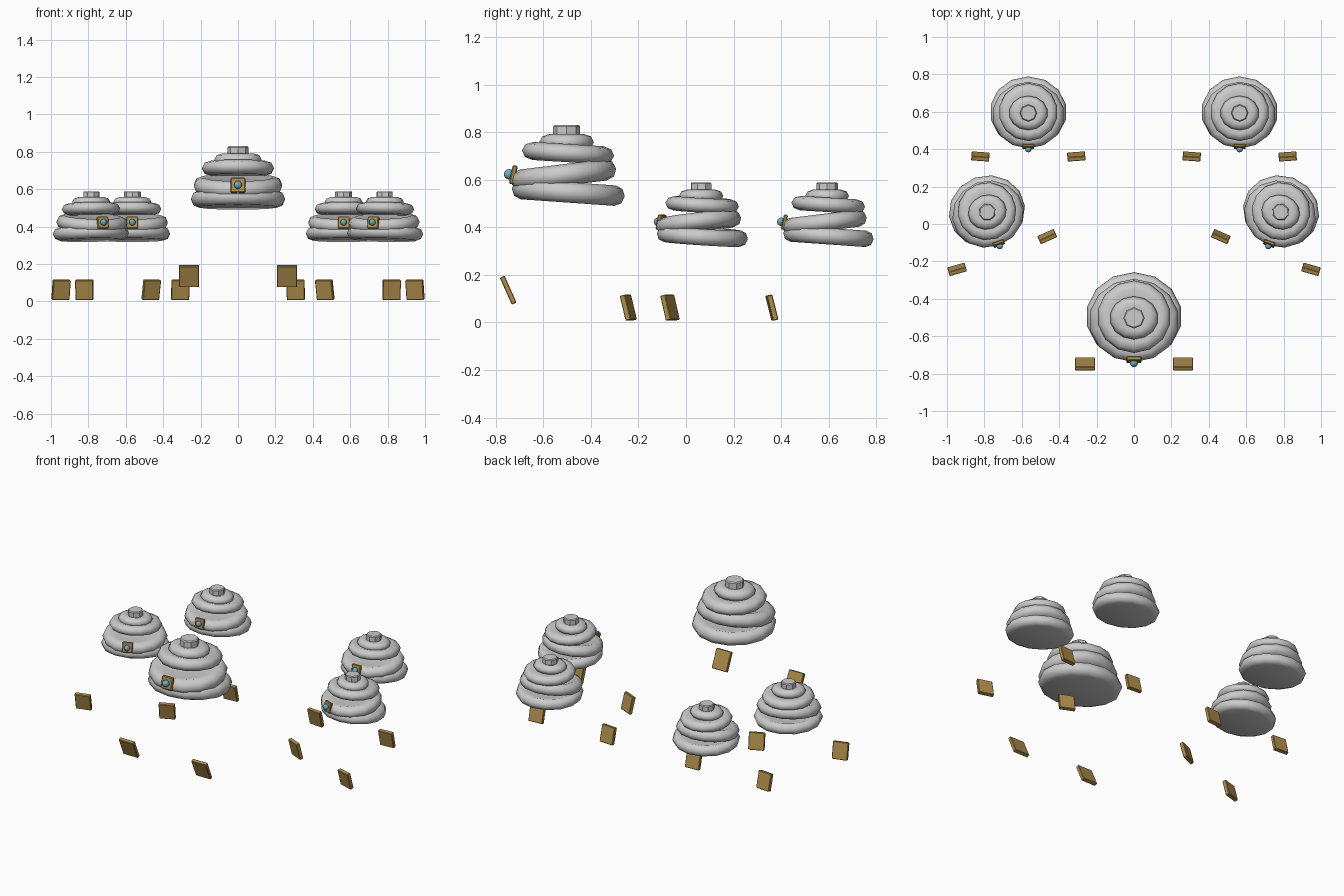
import bpy, bmesh
from math import sin, cos, pi, radians
from mathutils import Matrix, Vector

if "Cube" in bpy.data.objects:
    bpy.data.objects.remove(bpy.data.objects["Cube"])


def material(name, color):
    m = bpy.data.materials.new(name)
    m.diffuse_color = (*color, 1)
    m.use_nodes = True
    m.node_tree.nodes["Principled BSDF"].inputs["Base Color"].default_value = m.diffuse_color
    return m


GOLD = material("gold", (0.43, 0.27, 0.07))
TEAL = material("teal", (0.14, 0.42, 0.55))


def rot(deg, axis):
    return Matrix.Rotation(radians(deg), 4, axis)


def finish(bm, name, matrix, mat=None, smooth=False):
    bmesh.ops.recalc_face_normals(bm, faces=bm.faces)
    me = bpy.data.meshes.new(name)
    bm.to_mesh(me)
    bm.free()
    for p in me.polygons:
        p.use_smooth = smooth
    if mat:
        me.materials.append(mat)
    ob = bpy.data.objects.new(name, me)
    ob.matrix_world = matrix
    bpy.context.collection.objects.link(ob)
    return ob


def wrap(name, matrix, rx, ry, h, w, sides=14):
    """Cloth fold: a solid disc with a rounded rim."""
    rim = [(1 - w + w * cos(a), h * sin(a))
           for a in (-pi / 2, -pi / 4, 0, pi / 4, pi / 2)]
    profile = rim + [(1 - 1.8 * w, h * 0.75)]
    bm = bmesh.new()
    rings = [[bm.verts.new((r * rx * sin(2 * pi * i / sides),
                            r * ry * cos(2 * pi * i / sides), z))
              for i in range(sides)] for r, z in profile]
    for a, b in zip(rings, rings[1:]):
        for i in range(sides):
            j = (i + 1) % sides
            bm.faces.new((a[i], a[j], b[j], b[i]))
    bm.faces.new(rings[0])
    bm.faces.new(rings[-1])
    finish(bm, name, matrix, smooth=True)


def block(name, matrix, size, mat, bevel):
    bm = bmesh.new()
    bmesh.ops.create_cube(bm, size=1)
    bmesh.ops.scale(bm, vec=size, verts=bm.verts)
    bmesh.ops.bevel(bm, geom=bm.edges[:], offset=bevel, segments=1, affect='EDGES')
    finish(bm, name, matrix, mat)


# fold name, y shift, z, tilt, rx, ry, half height, rim fraction
FOLDS = [
    ("bottom_wrap", 0.005, 0.547, -4, 0.257, 0.238, 0.043, 0.17),
    ("middle_wrap", -0.016, 0.620, 7, 0.242, 0.224, 0.045, 0.20),
    ("upper_wrap", 0.004, 0.712, -3.5, 0.197, 0.194, 0.038, 0.24),
    ("top_wrap", -0.002, 0.758, 0, 0.130, 0.115, 0.034, 0.36),
]


def turban(name, x, y, yaw, s, dz):
    base = Matrix.Translation((x, y, dz)) @ rot(yaw, 'Z') @ Matrix.Scale(s, 4)
    for part, dy, z, tilt, rx, ry, h, w in FOLDS:
        wrap(f"{name}_{part}", base @ Matrix.Translation((0, dy, z)) @ rot(tilt, 'X'),
             rx, ry, h, w)
    # octagonal knob
    bm = bmesh.new()
    bmesh.ops.create_cone(bm, cap_ends=True, segments=8, radius1=0.057,
                          radius2=0.057, depth=0.055)
    rim = [e for e in bm.edges if all(v.co.z > 0 for v in e.verts)]
    bmesh.ops.bevel(bm, geom=rim, offset=0.006, segments=1, affect='EDGES')
    finish(bm, f"{name}_knob", base @ Matrix.Translation((0, -0.002, 0.8025)))
    # brooch with gem
    block(f"{name}_brooch", base @ Matrix.Translation((0, -0.226, 0.621)) @ rot(-12, 'X'),
          (0.078, 0.022, 0.08), GOLD, 0.005)
    bm = bmesh.new()
    bmesh.ops.create_uvsphere(bm, u_segments=10, v_segments=7, radius=0.022)
    finish(bm, f"{name}_gem", base @ Matrix.Translation((0, -0.244, 0.623)), TEAL, True)


def plates(name, x, y, yaw, half, dist, z, size, tilt, toe):
    base = Matrix.Translation((x, y, z)) @ rot(yaw, 'Z')
    for side, sx in (("left", -1), ("right", 1)):
        block(f"{name}_{side}_plate",
              base @ Matrix.Translation((sx * half, -dist, 0)) @ rot(sx * toe, 'Z') @ rot(tilt, 'X'),
              size, GOLD, 0.003)


# large front turban with its pair of plates
turban("front", 0, -0.5, 0, 1, 0)
plates("front", 0, -0.5, 0, 0.262, 0.248, 0.136, (0.107, 0.022, 0.124), 24, 0)

# four smaller turbans, mirrored across x
for label, sx in (("left", -1), ("right", 1)):
    for row, x, y, yaw in (("side", 0.785, 0.065, 20), ("back", 0.565, 0.595, 0)):
        n = f"{row}_{label}"
        turban(n, sx * x, y, -sx * yaw, 0.8, -0.075)
        plates(n, sx * x, y, -sx * yaw, 0.2565, 0.234, 0.062,
               (0.096, 0.024, 0.108), 14, 4)
